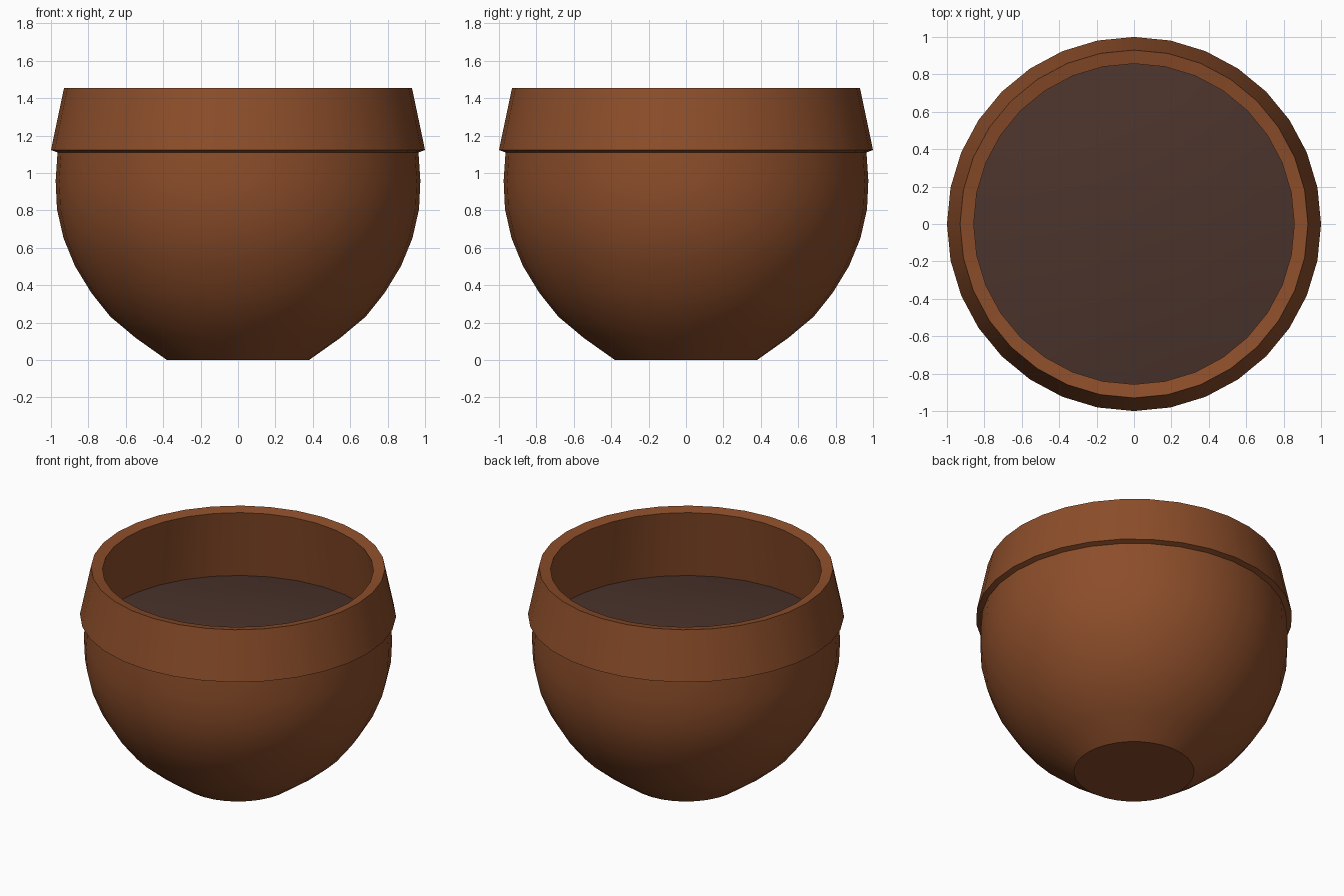
import bpy, bmesh, math

if "Cube" in bpy.data.objects:
    bpy.data.objects.remove(bpy.data.objects["Cube"])

SEG = 32


def material(name, rgb):
    m = bpy.data.materials.new(name)
    m.diffuse_color = (*rgb, 1)
    m.use_nodes = True
    m.node_tree.nodes["Principled BSDF"].inputs["Base Color"].default_value = m.diffuse_color
    return m


def lathe(name, profile, mat, cap_first=False, cap_last=False):
    """Revolve (radius, z) points about z; optionally cap the end rings."""
    bm = bmesh.new()
    rings = [[bm.verts.new((r * math.cos(2 * math.pi * i / SEG),
                            r * math.sin(2 * math.pi * i / SEG), z))
              for i in range(SEG)] for r, z in profile]
    for a, b in zip(rings, rings[1:]):
        for i in range(SEG):
            j = (i + 1) % SEG
            bm.faces.new((a[i], a[j], b[j], b[i]))
    if cap_first:
        bm.faces.new(rings[0][::-1])
    if cap_last:
        bm.faces.new(rings[-1])
    mesh = bpy.data.meshes.new(name)
    bm.to_mesh(mesh)
    bm.free()
    mesh.materials.append(mat)
    ob = bpy.data.objects.new(name, mesh)
    bpy.context.collection.objects.link(ob)
    bpy.ops.object.select_all(action='DESELECT')
    ob.select_set(True)
    bpy.context.view_layer.objects.active = ob
    bpy.ops.object.shade_smooth_by_angle(angle=math.radians(35))
    return ob


clay = material("terracotta", (0.262, 0.075, 0.023))
earth = material("dark soil", (0.072, 0.034, 0.025))

# Rounded bowl, overhanging tapered collar, sloped lip and flared inner wall
lathe("pot", [(0.38, 0), (0.547, 0.118), (0.683, 0.232), (0.785, 0.36),
              (0.872, 0.503), (0.933, 0.652), (0.968, 0.807), (0.975, 0.96),
              (0.965, 1.11), (1.0, 1.122), (0.93, 1.455),
              (0.857, 1.44), (0.935, 0.965)], clay, cap_first=True)

# Domed soil surface inside the pot
R, H = 0.935, 0.095
lathe("soil", [(R * t, 0.965 + H * (1 - t * t)) for t in (1, 0.75, 0.5, 0.25, 0.05)],
      earth, cap_last=True)
